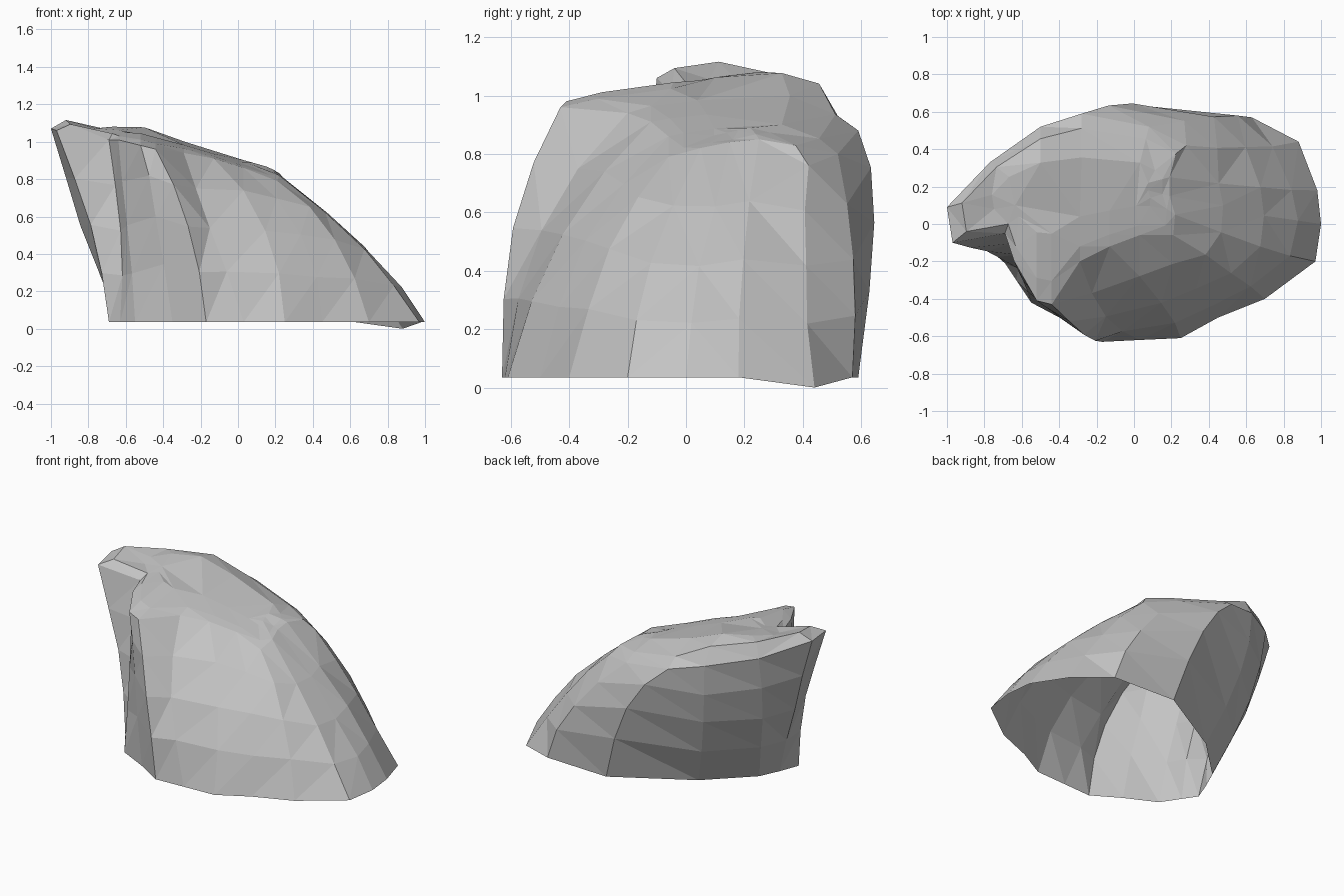
import bpy
import bmesh
import random
from mathutils import Vector

random.seed(4)

default_cube = bpy.data.objects.get("Cube")
if default_cube:
    bpy.data.objects.remove(default_cube, do_unlink=True)


def make_material(name, colour):
    material = bpy.data.materials.new(name)
    material.use_nodes = True
    material.diffuse_color = colour
    shader = material.node_tree.nodes["Principled BSDF"]
    shader.inputs["Base Color"].default_value = colour
    shader.inputs["Roughness"].default_value = 0.9
    return material


# Footprint of the rock, counter-clockwise from the low toe
foot_outline = [
    (.98, .18), (.88, .44), (.63, .57), (.18, .59), (-.31, .31), (-.58, .05),
    (-.64, -.08), (-.69, -.21), (-.63, -.3), (-.55, -.42), (-.35, -.52),
    (-.17, -.63), (.03, -.62), (.25, -.61), (.45, -.5), (.7, -.4),
    (.97, -.2), (1, 0),
]

# Belly line, about half way up each rib
belly = [
    (.67, .2, .44), (.6, .41, .42), (.43, .57, .44), (-.01, .64, .57),
    (-.45, .47, .52), (-.73, .23, .53), (-.84, .05, .56), (-.79, -.15, .55),
    (-.63, -.17, .53), (-.59, -.31, .55), (-.44, -.47, .6), (-.27, -.59, .55),
    (-.15, -.49, .54), (.14, -.42, .53), (.34, -.34, .5), (.52, -.26, .48),
    (.67, -.12, .43), (.7, .05, .42),
]

# Crest line around the plateau: beak, notch, buttress, then the front edge
crest = [
    (.19, .25, .85), (.28, .42, .76), (.08, .52, .8), (-.28, .59, .88),
    (-.5, .52, .93), (-.77, .33, .98), (-1, .09, 1.07), (-.97, -.1, 1.06),
    (-.69, -.05, 1.01), (-.64, -.2, 1.01), (-.52, -.41, .98),
    (-.44, -.43, .96), (-.29, -.2, .94), (-.13, -.12, .91),
    (.03, -.06, .86), (.21, -.06, .79), (.22, .05, .82), (.19, .15, .84),
]


def foot_height(x, y):
    # The toe dips a little below the rest of the foot
    return 0 if x > .85 and y > .4 else .035


def plateau_height(x, y):
    # The top falls away towards the toe, gently to the front, round at the back
    side = y - .25
    drop = side * side if side > 0 else -.13 * side
    beak = .05 if x < -.85 else 0
    return 1.08 - .33 * max(0, x + .5) - drop + beak


def curve_point(low, middle, high, t):
    # Smooth curve through three points of one rib
    a = (1 - t) * (1 - 2 * t)
    b = 4 * t * (1 - t)
    c = t * (2 * t - 1)
    return a * low + b * middle + c * high


def jitter(amount):
    return Vector([random.uniform(-amount, amount) for axis in range(3)])


foot = [Vector((x, y, foot_height(x, y))) for x, y in foot_outline]
belly = [Vector(point) for point in belly]
crest = [Vector(point) for point in crest]

# Rows of points from the foot to the crest
rows = [foot]
for t in (.25, .5, .75):
    rows.append([curve_point(*rib, t) + jitter(.006)
                 for rib in zip(foot, belly, crest)])
rows.append(crest)

# Rows stepping in across the plateau towards a short spine
for inward in (.2, .6):
    row = []
    for point in crest:
        spine = Vector((min(max(point.x, -.6), 0), .2, point.z))
        moved = point.lerp(spine, inward)
        moved.z = plateau_height(moved.x, moved.y) + random.uniform(-.004, .004)
        row.append(moved)
    rows.append(row)

# Skin the rows into an open-bottomed shell and close the top
bm = bmesh.new()
rings = [[bm.verts.new(point) for point in row] for row in rows]
count = len(foot)
for lower, upper in zip(rings, rings[1:]):
    for i in range(count):
        j = (i + 1) % count
        bm.faces.new((lower[i], lower[j], upper[j], upper[i]))
bm.faces.new(rings[-1])

# Flat triangular facets
bmesh.ops.triangulate(bm, faces=bm.faces[:], quad_method='SHORT_EDGE')

mesh = bpy.data.meshes.new("rock")
bm.to_mesh(mesh)
bm.free()
mesh.materials.append(make_material("stone grey", (.55, .55, .55, 1)))
rock = bpy.data.objects.new("rock", mesh)
bpy.context.collection.objects.link(rock)
